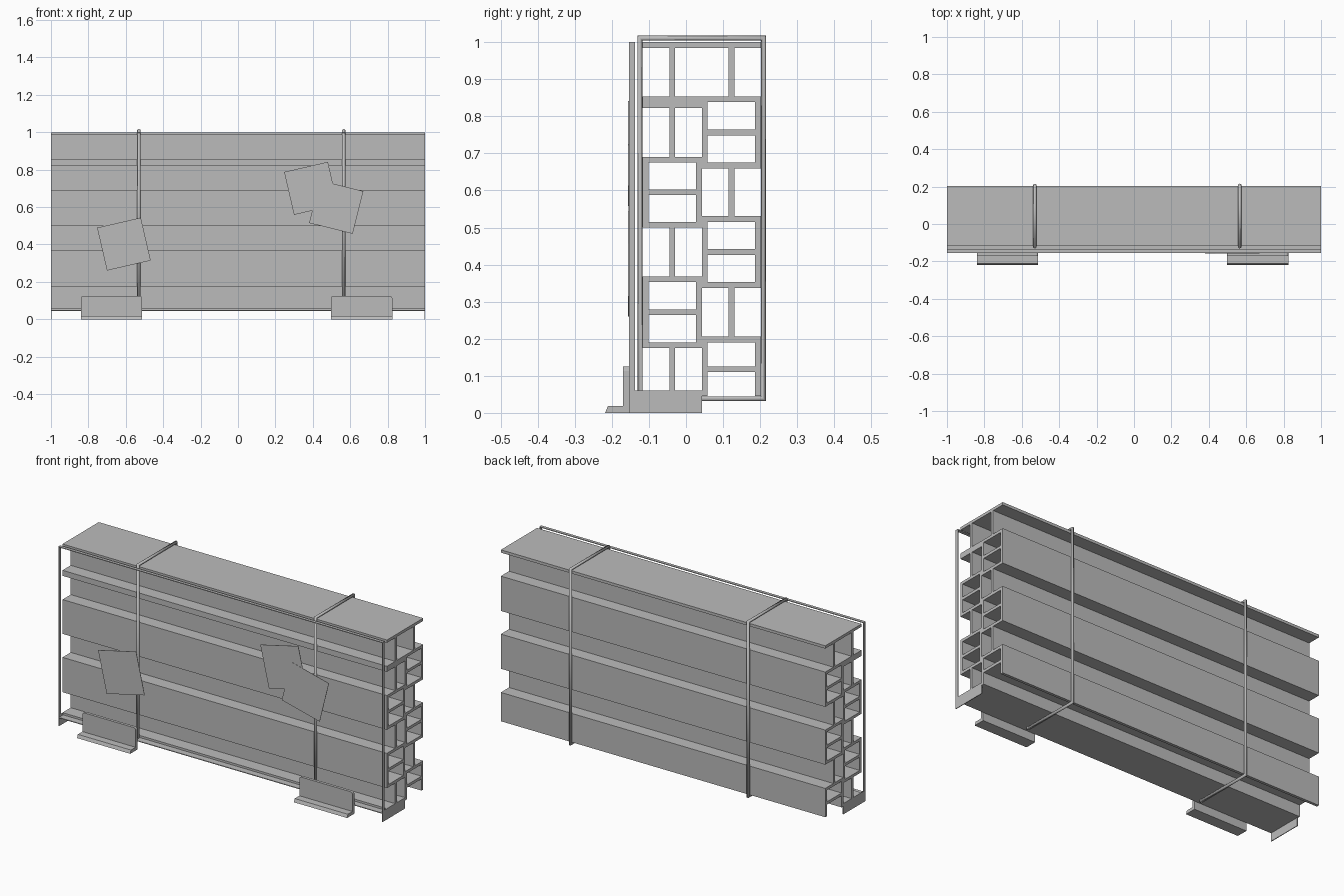
import bpy, bmesh
from math import radians
from mathutils import Matrix

cube = bpy.data.objects.get("Cube")
if cube:
    bpy.data.objects.remove(cube, do_unlink=True)

steel = bpy.data.materials.new("steel_grey")
steel.use_nodes = True
steel.diffuse_color = (0.5, 0.5, 0.5, 1)
steel.node_tree.nodes["Principled BSDF"].inputs["Base Color"].default_value = (0.5, 0.5, 0.5, 1)


def finish(name, bm):
    bmesh.ops.recalc_face_normals(bm, faces=bm.faces)
    mesh = bpy.data.meshes.new(name)
    bm.to_mesh(mesh)
    bm.free()
    mesh.materials.append(steel)
    obj = bpy.data.objects.new(name, mesh)
    bpy.context.collection.objects.link(obj)
    return obj


def extrude_x(name, profile, x0, x1):
    """Extrude a (y, z) outline along x."""
    bm = bmesh.new()
    face = bm.faces.new([bm.verts.new((x0, y, z)) for y, z in profile])
    ext = bmesh.ops.extrude_face_region(bm, geom=[face])
    moved = [v for v in ext["geom"] if isinstance(v, bmesh.types.BMVert)]
    bmesh.ops.translate(bm, verts=moved, vec=(x1 - x0, 0, 0))
    return finish(name, bm)


def box(name, x0, x1, y0, y1, z0, z1):
    return extrude_x(name, [(y0, z0), (y1, z0), (y1, z1), (y0, z1)], x0, x1)


T = 0.0155


def girder(name, y0, y1, z0, z1, upright):
    """H-section beam; upright has a vertical web."""
    cy, cz, hy, hz = (y0 + y1) / 2, (z0 + z1) / 2, (y1 - y0) / 2, (z1 - z0) / 2
    w, h = (hy, hz) if upright else (hz, hy)
    half = [(w, -h), (w, T - h), (T / 2, T - h), (T / 2, h - T), (w, h - T), (w, h)]
    outline = half + [(-a, b) for a, b in reversed(half)]
    if not upright:
        outline = [(b, a) for a, b in outline]
    extrude_x(name, [(cy + a, cz + b) for a, b in outline], -1, 1)


# Two interlocked stacks of girders
levels = [0.045, 0.19, 0.353, 0.515, 0.675, 0.838, 1.0]
FRONT, MID, BACK = -0.117, 0.043, 0.202
for i in range(6):
    z0, z1 = levels[i], levels[i + 1]
    girder(f"front_girder_{i}", FRONT, MID, z0, z1, i % 2 == 0 or i == 5)
    girder(f"back_girder_{i}", MID, BACK, z0, z1, i % 2 == 1)

# Thin rim standing in front of the stack, with end plates below
EDGE = 0.004
R0, R1 = -0.154, -0.137
box("rim_top", -1, 1, R0, R1, 1 - EDGE, 1)
box("rim_bottom", -1, 1, R0, FRONT, 0.045, 0.045 + EDGE)
for side, x in (("right", -1), ("left", 1 - EDGE)):
    box(f"rim_{side}", x, x + EDGE, R0, R1, 0, 1)
    box(f"end_plate_{side}", x, x + EDGE, R0, MID, 0, 0.06)

# Straps around the stack
for side, x in (("right", -0.53), ("left", 0.565)):
    curve = bpy.data.curves.new(f"strap_{side}", "CURVE")
    curve.dimensions = "3D"
    curve.bevel_depth = 0.009
    curve.bevel_resolution = 2
    path = curve.splines.new("POLY")
    path.points.add(3)
    corners = [(-0.124, 0.038), (0.209, 0.038), (0.209, 1.011), (-0.124, 1.011)]
    for point, (y, z) in zip(path.points, corners):
        point.co = (x, y, z, 1)
    path.use_cyclic_u = True
    curve.materials.append(steel)
    strap = bpy.data.objects.new(f"strap_{side}", curve)
    bpy.context.collection.objects.link(strap)

# Angle feet with rounded upper corners
for side, x in (("right", -0.84), ("left", 0.497)):
    x1 = x + 0.328
    box_obj = box(f"foot_plate_{side}", x, x1, -0.17, R0, 0, 0.125)
    bm = bmesh.new()
    bm.from_mesh(box_obj.data)
    top_edges = [e for e in bm.edges
                 if all(v.co.z > 0.1 for v in e.verts)
                 and abs(e.verts[0].co.y - e.verts[1].co.y) > 0.01]
    bmesh.ops.bevel(bm, geom=top_edges, offset=0.012, segments=3,
                    profile=0.5, affect="EDGES")
    bm.to_mesh(box_obj.data)
    bm.free()
    extrude_x(f"foot_lip_{side}",
              [(-0.218, 0), (-0.17, 0), (-0.17, 0.018), (-0.211, 0.018)], x, x1)

# Tilted square tags on the front
tags = [(-0.61, 0.402, 13, 0), (0.39, 0.70, 13, 0), (0.525, 0.60, -14, 0.001)]
for i, (x, z, angle, lift) in enumerate(tags):
    bm = bmesh.new()
    bmesh.ops.create_cube(bm, size=1, matrix=Matrix.Diagonal((0.24, 0.002, 0.235, 1)))
    tag = finish(f"tag_{i}", bm)
    tag.location = (x, -0.155 - lift, z)
    tag.rotation_euler = (0, -radians(angle), 0)
